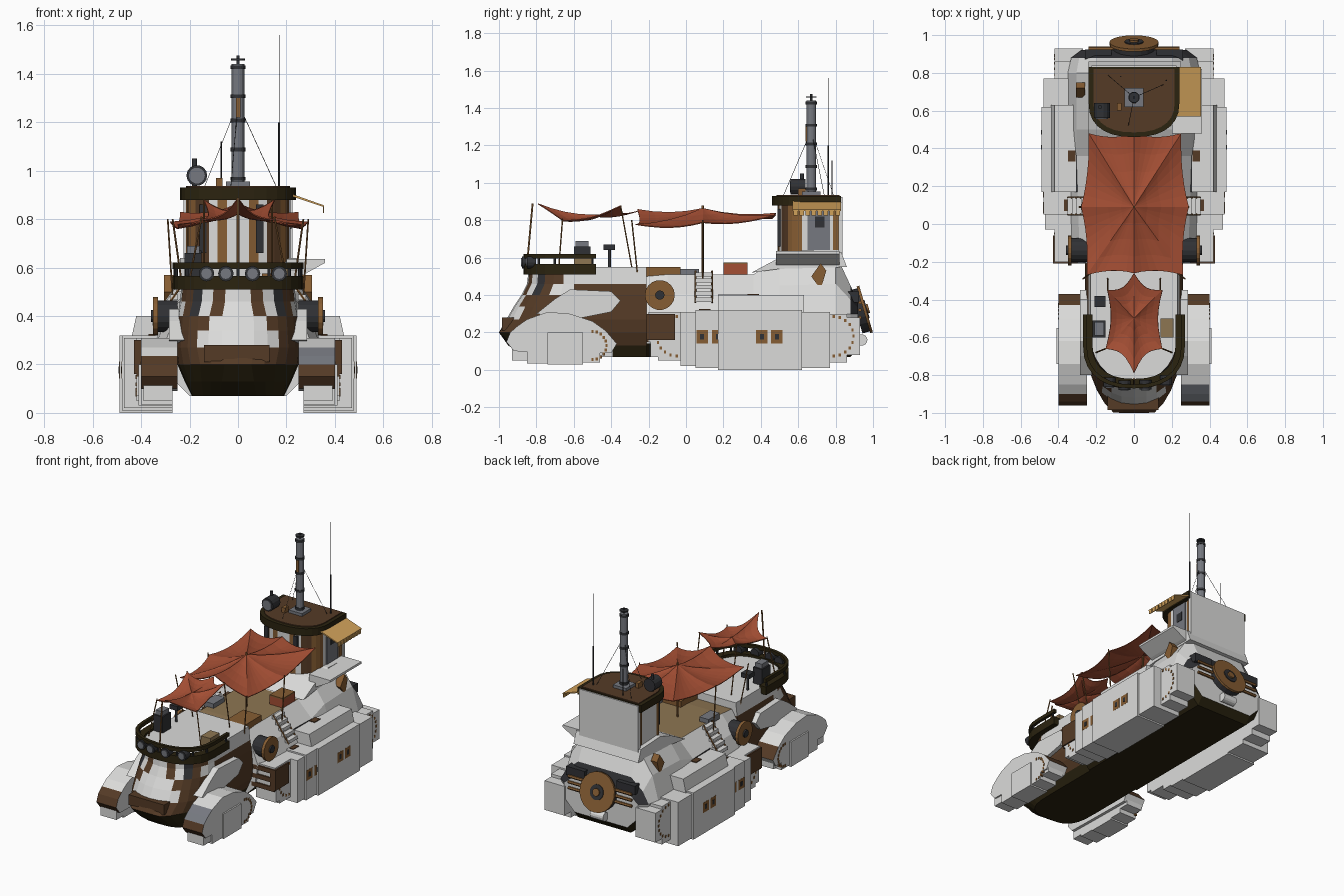
import bpy, bmesh, math
from mathutils import Vector

if bpy.data.objects.get("Cube"):
    bpy.data.objects.remove(bpy.data.objects["Cube"])
COLOURS = {"white": (.71, .71, .7), "brown": (.09, .043, .019), "olive": (.024, .017, .005),
           "red": (.37, .077, .034), "wood": (.24, .11, .033), "ochre": (.64, .36, .105),
           "steel": (.18, .19, .215), "dark": (.03, .031, .035), "tan": (.27, .18, .085)}
MATS = {}
for key, rgb in COLOURS.items():
    m = MATS[key] = bpy.data.materials.new(key)
    m.use_nodes = True
    m.diffuse_color = (*rgb, 1)
    m.node_tree.nodes["Principled BSDF"].inputs["Base Color"].default_value = (*rgb, 1)

def finish(name, bm, rule):
    """Make an object; rule is a colour or a function of face centre and normal."""
    bmesh.ops.recalc_face_normals(bm, faces=bm.faces)
    me = bpy.data.meshes.new(name)
    keys = [rule if isinstance(rule, str) else rule(f.calc_center_median(), f.normal) for f in bm.faces]
    used = sorted(set(keys))
    for f, key in zip(bm.faces, keys):
        f.material_index = used.index(key)
    for key in used:
        me.materials.append(MATS[key])
    bm.to_mesh(me)
    bm.free()
    ob = bpy.data.objects.new(name, me)
    bpy.context.collection.objects.link(ob)
    return ob

def loft(name, rings, rule):
    bm = bmesh.new()
    vs = [[bm.verts.new(p) for p in r] for r in rings]
    for a, b in zip(vs, vs[1:]):
        for i in range(len(a)):
            bm.faces.new((a[i - 1], a[i], b[i], b[i - 1]))
    bm.faces.new(vs[0])
    bm.faces.new(vs[-1])
    finish(name, bm, rule)

def prism(name, pts, a, b, axis, rule):
    put = {"x": lambda p, h: (h, *p), "y": lambda p, h: (p[0], h, p[1]), "z": lambda p, h: (*p, h)}[axis]
    loft(name, [[put(p, h) for p in pts] for h in (a, b)], rule)

def box(name, x, y, z, rule):
    prism(name, [(x[0], y[0]), (x[1], y[0]), (x[1], y[1]), (x[0], y[1])], *z, "z", rule)

def rod(name, p, q, r, rule, n=8):
    p, q = Vector(p), Vector(q)
    rot = (q - p).to_track_quat("Z", "Y")
    circle = [rot @ Vector((r * math.cos(t), r * math.sin(t), 0)) for t in (math.tau * i / n for i in range(n))]
    loft(name, [[c + v for v in circle] for c in (p, q)], rule)

def outline(hw, ym, yf, yb, power=.85, n=14):
    """U-shaped plan: flat back, rounded front, blunt at the bow tip."""
    arc = [math.pi * i / n for i in range(n + 1)]
    pts = [(hw * math.copysign(abs(math.cos(t)) ** power, math.cos(t)),
            max(-1, ym - (ym - yf) * math.sin(t) ** power)) for t in arc]
    return [(hw, yb)] + pts + [(-hw, yb)]

def canopy(name, centre, tips, pull, sag):
    """Stretched cloth with pointed corners and scalloped edges."""
    bm = bmesh.new()
    c, tips, edge = Vector(centre), [Vector(t) for t in tips], []
    for a, b in zip(tips, tips[1:] + tips[:1]):
        for t in (k / 6 for k in range(6)):
            edge.append(a.lerp(b, t).lerp(c, pull * 4 * t * (1 - t)) - Vector((0, 0, sag * 4 * t * (1 - t))))
    rings = [[bm.verts.new(c.lerp(p, r) - Vector((0, 0, sag * 3 * r * (1 - r)))) for p in edge]
             for r in (.25, .5, .75, 1)]
    mid = bm.verts.new(c)
    for i in range(len(edge)):
        bm.faces.new((mid, rings[0][i - 1], rings[0][i]))
        for a, b in zip(rings, rings[1:]):
            bm.faces.new((a[i - 1], b[i - 1], b[i], a[i]))
    finish(name, bm, "red").modifiers.new("thickness", "SOLIDIFY").thickness = .005

# Front hull with painted bow
def bow_colour(c, n):
    if c.z < .12 or n.z < -.9 or (c.z < .2 and c.y < -.58):
        return "olive"
    if n.z > .9 or (c.y > -.5 and c.z > .46):
        return "white"
    if c.y > -.5 or c.z < .27:
        return "brown"
    if c.z < .4:
        return "white" if abs(c.x) < (.17 if c.z < .34 else .13) else "brown"
    return ("white", "white", "brown", "white", "dark", "brown")[int(abs(c.x) * 24 + .5) % 6]

LEVELS = [(.07, .19, -.6, -.86, .6), (.13, .22, -.61, -.95, .8), (.2, .25, -.62, -1.04, 1), (.27, .26, -.62, -.96, .9),
          (.34, .255, -.61, -.92, .9), (.4, .25, -.6, -.88, .9), (.46, .24, -.6, -.85, 1), (.55, .23, -.6, -.84, 1)]
loft("front_hull", [[(x, y, z) for x, y in outline(hw, ym, yf, -.21, p)] for z, hw, ym, yf, p in LEVELS], bow_colour)
box("bow_lip", (-.14, .13), (-.985, -.9), (.21, .28), "brown")
rim = outline(.27, -.64, -.87, -.48)
prism("deck_rim", rim + outline(.22, -.64, -.82, -.48)[::-1], .51, .565, "z", "olive")
prism("deck_rail", rim + outline(.25, -.64, -.85, -.48)[::-1], .595, .62, "z", "olive")
for x, y in outline(.26, -.64, -.86, -.5)[::2]:
    rod("rail_post", (x, y, .56), (x, y, .6), .007, "dark", 6)
for x in (-.13, -.05, .06, .17):
    y = -.83 + x * x
    rod("bow_lamp_case", (x, y - .05, .575), (x, y, .575), .032, "dark", 12)
    rod("bow_lamp_glass", (x, y - .055, .575), (x, y - .05, .575), .022, "steel", 12)

# Rear hull from cross-sections along the length
def section(y, top, wide, low=.07):
    half = [(.2, low), (.27, low + .07), (.35 * wide, .3), (.305 * wide, .3 + (top - .3) * .5), (.2, top)]
    return [(x, y, z) for x, z in half] + [(-x, y, z) for x, z in half[::-1]]

def hull_colour(c, n):
    if c.z < .13 or n.z < -.5:
        return "olive"
    if c.y > .88 and c.z > .25 and n.y < .99:
        return "dark"
    return "tan" if n.z > .9 and c.y < .4 else "white"

loft("rear_hull", [section(-.21, .5, .85), section(-.1, .51, .95), section(.36, .51, 1), section(.5, .6, 1),
                   section(.8, .62, 1), section(.88, .45, .95), section(.92, .36, .8, .12)], hull_colour)
prism("cabin_skirt", [(.35, .52), (.5, .6), (.62, .64), (.83, .63), (.86, .55), (.5, .54)], -.24, .25, "x", "white")
prism("side_balcony", [(.2, .54), (.27, .57), (.36, .62), (.36, .635), (.2, .635)], .48, .82, "y", "white")

# Cabin, roof, door and awning
def cabin_colour(c, n):
    if c.y > .64 or n.z < -.5:
        return "white"
    return ("wood", "white", "wood", "white", "brown", "wood")[int(abs(c.x) * 26 + .5) % 6]

prism("cabin", outline(.21, .62, .49, .82, .95, 16), .55, .9, "z", cabin_colour)
prism("roof_rim", outline(.24, .64, .46, .83), .88, .93, "z", "olive")
prism("roof_deck", outline(.215, .64, .485, .82), .93, .936, "z", "brown")
prism("awning", [(.22, .895), (.355, .85), (.355, .857), (.22, .905)], .57, .83, "y", "ochre")
for y in (.575 + i * .032 for i in range(8)):
    box("awning_fringe", (.35, .355), (y, y + .025), (.825, .852), "ochre")
BOXES = [("cabin_door", .21, .217, .65, .77, .64, .88, "steel"), ("door_window", .217, .22, .69, .74, .76, .82, "dark"),
         ("left_cabin_corner", .205, .215, .785, .815, .64, .88, "wood"),
         ("right_cabin_corner", -.215, -.205, .785, .815, .64, .88, "wood"),
         ("cabin_back", -.225, .225, .815, .838, .6, .925, "white"), ("left_window", .075, .105, .49, .51, .66, .86, "dark"),
         ("right_window", -.16, -.13, .51, .54, .66, .86, "dark"), ("chimney_base", -.05, .05, .62, .72, .93, .955, "steel"),
         ("chimney_plate", -.008, .01, .638, .65, 1.22, 1.3, "wood"), ("roof_box", -.09, -.065, .6, .64, .93, .97, "wood"),
         ("red_crate", .1, .2, .2, .33, .51, .565, "red"), ("crate_lid", .1, .2, .2, .33, .565, .575, "wood"),
         ("deck_crate", .06, .2, -.21, -.03, .5, .55, "wood"), ("deck_locker", -.22, -.15, -.05, .07, .5, .54, "steel"),
         ("deck_mat", .14, .21, -.6, -.5, .55, .61, "tan"), ("deck_machine", -.22, -.15, -.6, -.51, .55, .66, "dark"),
         ("machine_top", -.21, -.16, -.59, -.52, .66, .69, "steel"), ("sight", -.21, -.15, -.44, -.38, .64, .67, "dark")]
for name, x0, x1, y0, y1, z0, z1, colour in BOXES:
    box(name, (x0, x1), (y0, y1), (z0, z1), colour)

# Chimney, wires, antennas, searchlight, poles and canopies
for z in (.96, 1.08, 1.2, 1.3, 1.42):
    rod("chimney_collar", (0, .67, z), (0, .67, z + .015), .03, "dark", 16)
for x, y in ((-.14, .79), (.16, .74), (-.03, .52)):
    rod("guy_wire", (x, y, .93), (0, .67, 1.28), .0013, "dark", 4)
RODS = [("chimney", (0, .67, .95), (0, .67, 1.44), .026, "steel"),
        ("chimney_cap", (0, .67, 1.455), (0, .67, 1.463), .028, "dark"),
        ("cap_stem", (0, .67, 1.43), (0, .67, 1.475), .006, "dark"),
        ("antenna", (.17, .76, .93), (.17, .76, 1.56), .0016, "dark"),
        ("antenna_base", (.17, .76, .93), (.17, .76, 1.2), .004, "dark"),
        ("short_antenna", (-.07, .78, .93), (-.07, .78, 1.12), .003, "dark"),
        ("searchlight", (-.17, .56, .98), (-.17, .64, .98), .043, "dark"),
        ("searchlight_glass", (-.17, .555, .98), (-.17, .56, .98), .033, "steel"),
        ("searchlight_mast", (-.18, .62, .93), (-.18, .62, 1.05), .01, "dark"),
        ("sight_post", (-.18, -.41, .55), (-.18, -.41, .64), .008, "dark"),
        ("canopy_centre_pole", (0, .09, .5), (0, .09, .88), .006, "wood"),
        ("canopy_front_pole", (0, -.85, .56), (0, -.82, .89), .005, "wood"),
        ("stern_roller", (-.05, .94, .16), (.05, .94, .16), .03, "white")]
for name, p, q, r, colour in RODS:
    rod(name, p, q, r, colour, 14)
canopy("main_canopy", (0, .09, .865), [(.25, .48, .83), (0, .48, .84), (-.24, .48, .83), (-.28, .09, .79),
       (-.25, -.27, .78), (0, -.26, .86), (.26, -.27, .78), (.29, .09, .79)], .05, .025)
canopy("front_canopy", (0, -.5, .83), [(0, -.79, .89), (-.15, -.66, .8), (-.14, -.35, .88), (0, -.26, .85),
       (.15, -.35, .88), (.15, -.66, .8)], .16, .02)

# Mirrored running gear; blocks list start, end, outer edge, bottom, top
FENDER = [(-.96, .15), (-.94, .2), (-.9, .235), (-.85, .27), (-.74, .31), (-.62, .3), (-.5, .26), (-.43, .21),
          (-.37, .14), (-.4, .09), (-.92, .1)]
CHEEK = [(-.8, .3), (-.7, .38), (-.62, .43), (-.4, .42), (-.35, .37), (-.4, .31), (-.6, .27)]
BLOCKS = [(-.19, -.15, .42, .07, .27), (-.15, -.03, .42, .05, .31), (-.03, .05, .47, .02, .31),
          (.05, .17, .48, .01, .32), (.17, .62, .49, 0, .32), (.62, .77, .48, .01, .31), (.77, .86, .42, .04, .3),
          (.86, .93, .42, .08, .28), (-.93, -.85, .39, .05, .15), (-.85, -.74, .4, .035, .18),
          (-.74, -.55, .41, .03, .2), (-.55, -.46, .4, .04, .18), (-.46, -.39, .39, .07, .15)]
for s, side in ((1, "left"), (-1, "right")):
    def part(name, x0, x1, y, z, rule):
        box(f"{side}_{name}", (s * x0, s * x1), y, z, rule)
    def bar(name, p, q, r, rule, n=6):
        rod(f"{side}_{name}", (s * p[0], *p[1:]), (s * q[0], *q[1:]), r, rule, n)
    def fender_colour(c, n):
        if abs(n.x) < .5 and c.z > .12 and c.y < (-.86 if s > 0 else -.9):
            return "steel" if s > 0 and c.z > .2 else "brown"
        return "brown" if -.45 < c.y < -.38 and n.z > .3 else "white"
    for y0, y1, xo, z0, z1 in BLOCKS:
        part("tread_block", .27, xo, (y0, y1), (z0, z1), "white")
    prism(f"{side}_track_cover", [(.27 * s, .31), (.44 * s, .31), (.42 * s, .4), (.27 * s, .4)], .17, .63, "y", "white")
    part("cover_gap", .298, .306, (.17, .63), (.4, .404), "dark")
    part("cover_patch", .31, .35, (.33, .39), (.4, .405), "brown")
    part("track_patch", .34, .37, (.07, .13), (.32, .325), "brown")
    prism(f"{side}_hull_patch", [(.67, .5), (.72, .57), (.75, .53), (.72, .43)], .26 * s, .306 * s, "x", "wood")
    # Paired hatches with dark windows
    for y, x in ((.055, .481), (.14, .481), (.375, .491), (.455, .491)):
        part("hatch", x - .01, x, (y, y + .062), (.142, .212), "wood")
        part("hatch_window", x, x + .002, (y + .02, y + .042), (.162, .192), "dark")
    # Dashed stitching around the track ends
    for cy, cz, r, d, x in ((-.05, .18, .105, -1, .423), (.79, .18, .105, 1, .423), (-.5, .13, .075, 1, .403)):
        for t in (math.pi * (i / 10 - .5) for i in range(11)):
            y, z = cy + d * r * math.cos(t), cz + r * math.sin(t)
            part("stitch", .385, x, (y - .006, y + .006), (z - .008, z + .008), "wood")
    prism(f"{side}_front_fender", FENDER, .25 * s, .4 * s, "x", fender_colour)
    prism(f"{side}_cheek_panel", CHEEK, .2 * s, .285 * s, "x", "white")
    # Winch, step box and ladder
    bar("winch_body", (.25, -.14, .4), (.33, -.14, .4), .065, "dark", 16)
    bar("winch_face", (.33, -.14, .4), (.35, -.14, .4), .08, "wood", 18)
    bar("winch_hub", (.35, -.14, .4), (.36, -.14, .4), .025, "dark", 12)
    part("step_box", .25, .42, (-.2, -.06), (.15, .31), "white")
    part("step_edge", .39, .43, (-.21, -.06), (.16, .3), "brown")
    for z in (.15, .21, .27):
        part("step_slat", .25, .42, (-.21, -.2), (z, z + .03), "brown")
    for y in (.05, .14):
        bar("ladder_rail", (.35, y, .36), (.23, y, .53), .005, "wood")
    for x, z in ((.345 - .024 * k, .375 + .034 * k) for k in range(5)):
        part("ladder_rung", x - .025, x + .008, (.05, .14), (z - .011, z + .011), "white")
    for p, q in (((.23, -.26, .52), (.27, -.29, .8)), ((.14, -.29, .55), (.14, -.35, .88)),
                 ((.2, -.68, .55), (.15, -.66, .81)), ((.27, .09, .48), (.29, .09, .8))):
        bar("canopy_pole", p, q, .004, "wood")
    # Stern brackets
    part("stern_plate", .12, .26, (.86, .925), (.36, .42), "dark")
    for z in (.28, .32, .36):
        bar("stern_bar", (.1, .93, z), (.24, .93, z), .01, "wood")

# Tilted stern wheel
tilt, centre = Vector((0, .96, .28)), Vector((0, .91, .31))
for name, a, b, r, colour in (("drum", 0, .04, .12, "dark"), ("wheel", .04, .055, .13, "wood"),
                              ("ring", .055, .06, .05, "dark"), ("hub", .06, .07, .025, "wood")):
    rod(f"stern_{name}", centre + tilt * a, centre + tilt * b, r, colour, 20)
